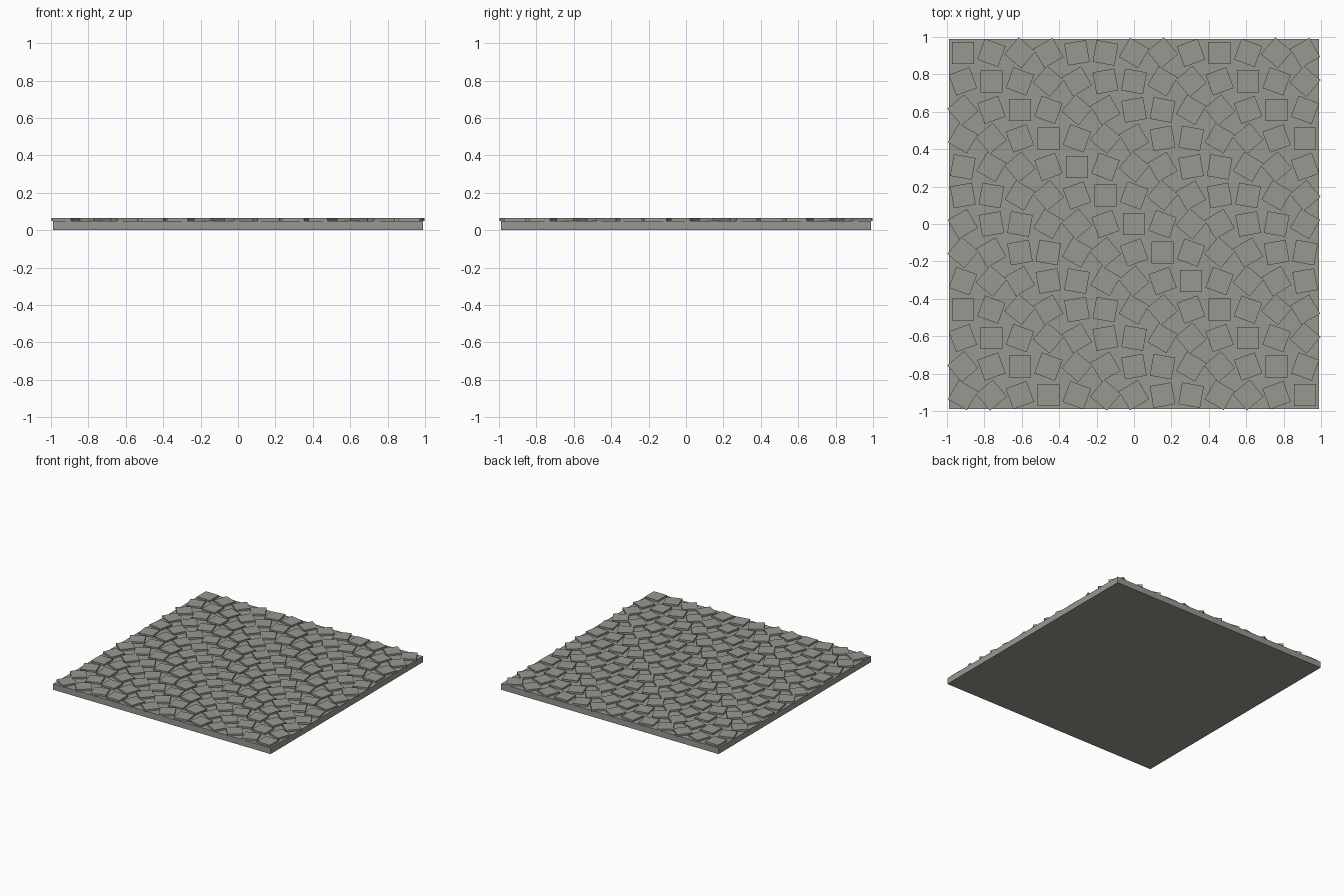
import bpy, bmesh, math
from mathutils import Matrix

if "Cube" in bpy.data.objects:
    bpy.data.objects.remove(bpy.data.objects["Cube"])

N = 13              # tiles per side
PITCH = 0.1525      # tile spacing
TILE = 0.118        # tile side
HALF = 0.988        # half width of the slab
SLAB_TOP = 0.05
TOP = 0.064

stone = bpy.data.materials.new("grey stone")
stone.diffuse_color = (0.32, 0.312, 0.282, 1)
stone.use_nodes = True
stone.node_tree.nodes["Principled BSDF"].inputs["Base Color"].default_value = stone.diffuse_color


def add_box(bm, x, y, z0, z1, side, angle=0.0):
    m = (Matrix.Translation((x, y, (z0 + z1) / 2))
         @ Matrix.Rotation(angle, 4, 'Z')
         @ Matrix.Diagonal((side, side, z1 - z0, 1)))
    bmesh.ops.create_cube(bm, size=1, matrix=m)


def finish(bm, name):
    mesh = bpy.data.meshes.new(name)
    bm.to_mesh(mesh)
    bm.free()
    mesh.materials.append(stone)
    bpy.context.collection.objects.link(bpy.data.objects.new(name, mesh))


# base slab
bm = bmesh.new()
add_box(bm, 0, 0, 0, SLAB_TOP, 2 * HALF)
finish(bm, "base_slab")

# cobbles: each diagonal turns a further 20 degrees
bm = bmesh.new()
h = N // 2
for i in range(-h, h + 1):
    for j in range(-h, h + 1):
        add_box(bm, i * PITCH, j * PITCH, SLAB_TOP - 0.002, TOP, TILE,
                math.radians(-20 * (i + j)))
finish(bm, "cobble_stones")
